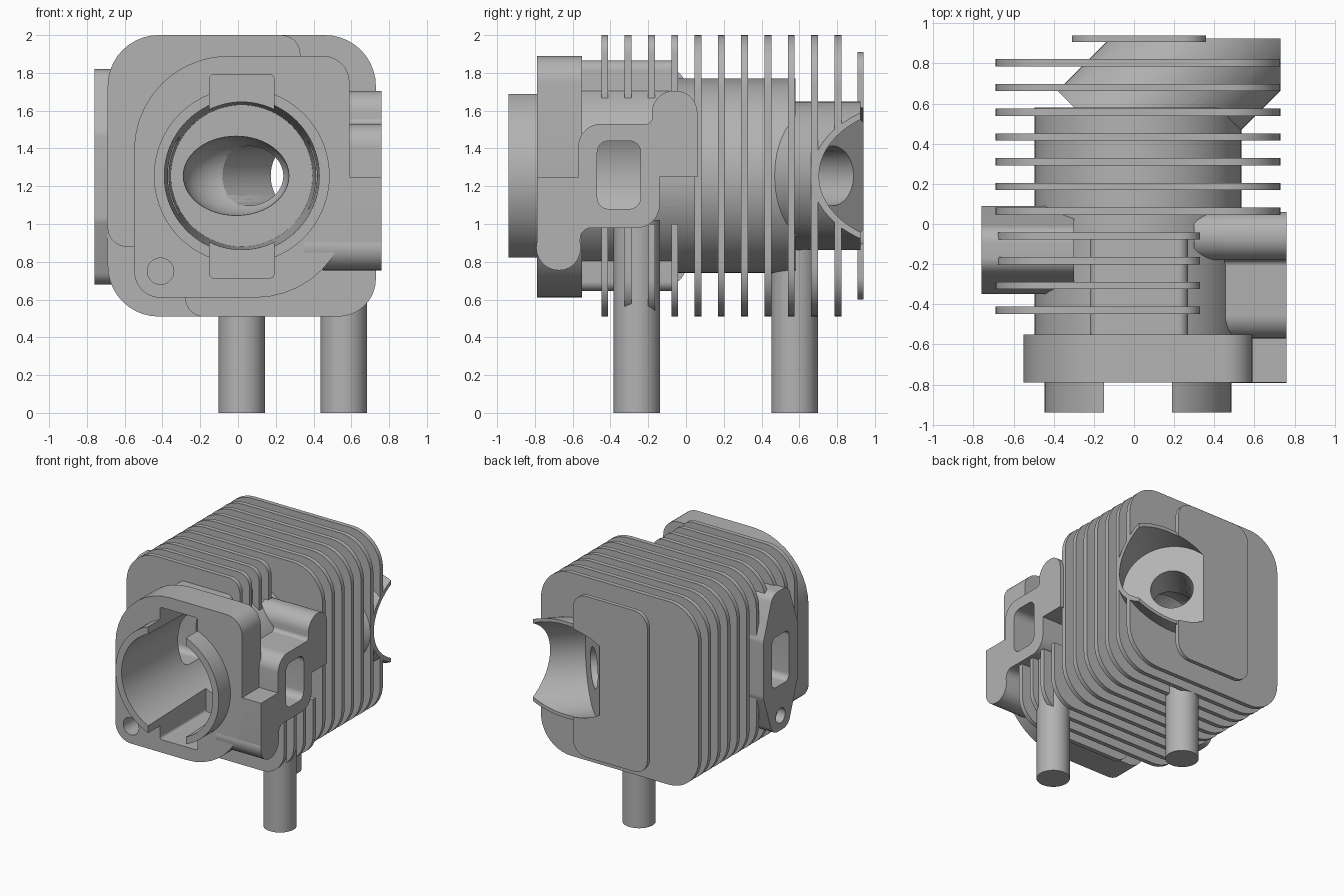
import bpy, bmesh, math
from mathutils import Vector

cube = bpy.data.objects.get("Cube")
if cube:
    bpy.data.objects.remove(cube, do_unlink=True)

metal = bpy.data.materials.new("cast grey")
metal.use_nodes = True
GREY = (0.45, 0.45, 0.45, 1)
metal.diffuse_color = GREY
metal.node_tree.nodes["Principled BSDF"].inputs["Base Color"].default_value = GREY

CX, CZ = 0.02, 1.255            # bore axis
PLUG = Vector((1, 1, 0)).normalized()
SEAT = Vector((0.285, 0.775, CZ))


def finish(name, bm):
    bmesh.ops.recalc_face_normals(bm, faces=bm.faces)
    mesh = bpy.data.meshes.new(name)
    bm.to_mesh(mesh)
    bm.free()
    mesh.materials.append(metal)
    obj = bpy.data.objects.new(name, mesh)
    bpy.context.scene.collection.objects.link(obj)
    return obj


def fillet(corners, steps=10):
    """Round each (u, v, radius) corner of a closed outline."""
    out = []
    for i, (u, v, r) in enumerate(corners):
        p = Vector((u, v))
        a = (Vector(corners[i - 1][:2]) - p).normalized()
        b = (Vector(corners[(i + 1) % len(corners)][:2]) - p).normalized()
        if r == 0:
            out.append(p)
            continue
        half = a.angle(b) / 2
        c = p + (a + b).normalized() * (r / math.sin(half))
        s = p + a * (r / math.tan(half)) - c
        e = p + b * (r / math.tan(half)) - c
        sweep = s.angle_signed(e)
        for k in range(steps + 1):
            t = -sweep * k / steps
            out.append(c + Vector((s.x * math.cos(t) - s.y * math.sin(t),
                                   s.x * math.sin(t) + s.y * math.cos(t))))
    return out


def rect(u0, v0, u1, v1, r):
    return [(u0, v0, r), (u1, v0, r), (u1, v1, r), (u0, v1, r)]


def add_prism(bm, corners, axis, a, b):
    place = (lambda p, d: (p.x, d, p.y)) if axis == "y" else (lambda p, d: (d, p.x, p.y))
    pts = fillet(corners)
    lo = [bm.verts.new(place(p, a)) for p in pts]
    hi = [bm.verts.new(place(p, b)) for p in pts]
    bm.faces.new(lo)
    bm.faces.new(hi[::-1])
    for i in range(len(pts)):
        bm.faces.new((lo[i - 1], hi[i - 1], hi[i], lo[i]))


def prism(name, corners, axis, a, b):
    bm = bmesh.new()
    add_prism(bm, corners, axis, a, b)
    return finish(name, bm)


def rod(name, p0, p1, r0, r1=None, sides=64):
    p0, p1 = Vector(p0), Vector(p1)
    bm = bmesh.new()
    bmesh.ops.create_cone(bm, cap_ends=True, segments=sides, radius1=r0,
                          radius2=r0 if r1 is None else r1, depth=(p1 - p0).length)
    turn = (p1 - p0).to_track_quat("Z", "Y").to_matrix().to_4x4()
    turn.translation = (p0 + p1) / 2
    bm.transform(turn)
    return finish(name, bm)


# Cooling fins, the front four shortened around the inlet
def fin_outline(i):
    if i > 3:
        return rect(-0.69, 0.51, 0.73, 2.0, 0.27)
    right = [(0.73, 0.51, 0.2), (0.73, 1.0, 0), (0.33, 1.0, 0), (0.33, 2.0, 0.1), (-0.69, 2.0, 0.27)]
    if i == 0:
        return [(-0.28, 0.51, 0.1)] + right + [(-0.69, 0.88, 0.1), (-0.28, 0.88, 0)]
    return [(-0.69, 0.51, 0.27)] + right


bm = bmesh.new()
for i in range(11):
    y = -0.43 + 0.1234 * i
    add_prism(bm, fin_outline(i), "y", y - 0.018, y + 0.018)
fins = finish("cooling_fins", bm)
end_fin = prism("end_fin", rect(-0.31, 0.6, 0.36, 1.91, 0.12), "y", 0.907, 0.94)

# Barrel, skirt, transfer housing and base flange
barrel = rod("barrel", (CX, -0.56, CZ), (CX, 0.58, CZ), 0.515, sides=96)
skirt = rod("skirt", (CX, -0.94, CZ), (CX, -0.5, CZ), 0.465, sides=96)
transfer = prism("transfer_housing", rect(-0.22, 0.645, 0.27, 1.865, 0.05), "y", -0.56, -0.07)
flange = prism("base_flange", [(-0.55, 0.61, 0.14), (0.59, 0.61, 0.5),
                               (0.59, 1.89, 0.14), (-0.55, 1.89, 0.5)], "y", -0.79, -0.55)

# Plug boss at an angle in the head
boss = rod("plug_boss", SEAT - PLUG * 0.55, SEAT + PLUG * 0.9, 0.393)

# Inlet flange with two ears
inlet = prism("inlet_flange", [
    (-0.79, 0.755, 0.115), (-0.56, 0.755, 0.11), (-0.56, 0.98, 0.06), (-0.14, 0.98, 0.12),
    (-0.14, 1.25, 0), (0.06, 1.25, 0), (0.06, 1.705, 0.115), (-0.18, 1.705, 0.115),
    (-0.18, 1.53, 0.03), (-0.57, 1.53, 0.12), (-0.57, 1.25, 0), (-0.79, 1.25, 0)],
    "x", 0.45, 0.76)
upper_ear = rod("inlet_upper_ear", (0.3, -0.06, 1.585), (0.76, -0.06, 1.585), 0.12)
lower_ear = rod("inlet_lower_ear", (0.35, -0.675, 0.875), (0.76, -0.675, 0.875), 0.118)

# Exhaust flange
exhaust = prism("exhaust_flange", [
    (-0.23, 0.68, 0.09), (-0.03, 0.68, 0.09), (0.09, 1.02, 0.1), (0.09, 1.48, 0.1),
    (-0.03, 1.82, 0.09), (-0.23, 1.82, 0.09), (-0.35, 1.48, 0.1), (-0.35, 1.02, 0.1)],
    "x", -0.76, -0.3)

# Mounting legs
legs = [rod("rear_leg", (0.02, 0.575, 0), (0.02, 0.575, 0.9), 0.123),
        rod("front_leg", (0.56, -0.26, 0), (0.56, -0.26, 1.02), 0.123)]

# Cutters
bore = rod("cut_bore", (CX, -1, CZ), (CX, 0.4, CZ), 0.412, 0.375, 96)
bm = bmesh.new()
bmesh.ops.create_uvsphere(bm, u_segments=48, v_segments=24, radius=1)
bmesh.ops.scale(bm, vec=(0.28, 0.24, 0.21), verts=bm.verts)
bmesh.ops.translate(bm, vec=(-0.01, 0.4, CZ), verts=bm.verts)
chamber = finish("cut_chamber", bm)
plug_hole = rod("cut_plug_hole", SEAT - PLUG * 0.4, SEAT + PLUG * 0.3, 0.158)
pocket = rod("cut_plug_pocket", SEAT, SEAT + PLUG * 1.5, 0.365)
slot = prism("cut_transfer_slot", rect(-0.15, 0.715, 0.19, 1.79, 0.02), "y", -1, -0.2)
trim_x = prism("cut_trim_side", rect(0, 0, 2, 2.5, 0), "x", 0.73, 2)
trim_y = prism("cut_trim_back", rect(-2, 0, 2, 2.5, 0), "y", 0.925, 3)
inlet_port = prism("cut_inlet_port", rect(-0.47, 1.08, -0.24, 1.44, 0.06), "x", 0.2, 1)
exhaust_port = prism("cut_exhaust_port", rect(-0.24, 1.05, -0.02, 1.46, 0.05), "x", -1, -0.2)
bolts = [rod("cut_bolt", (x, -1, z), (x, 0.86, z), 0.07, sides=32)
         for x, z in ((0.45, 1.76), (-0.41, 0.75))]
heads = [rod("cut_bolt_head", (x, -0.5, z), (x, 0.86, z), 0.09, sides=32)
         for x, z in ((0.45, 1.76), (-0.41, 0.75))]
ear_holes = [rod("cut_ear_hole", (0.55, y, z), (1, y, z), 0.063, sides=32)
             for y, z in ((-0.06, 1.585), (-0.675, 0.875))]
ex_holes = [rod("cut_exhaust_hole", (-1, -0.13, z), (-0.55, -0.13, z), 0.06, sides=32)
            for z in (0.8, 1.7)]
leg_holes = [rod("cut_leg_hole", (x, y, -0.1), (x, y, 0.3), 0.045, sides=32)
             for x, y in ((0.02, 0.575), (0.56, -0.26))]

ports = [bore, slot, inlet_port, exhaust_port]
plug = [pocket, plug_hole]
jobs = {
    fins: ports + heads + plug + [chamber],
    end_fin: plug,
    barrel: ports + plug + [chamber],
    skirt: [bore, slot],
    transfer: [bore, slot],
    flange: [bore, slot] + bolts,
    boss: [trim_x, trim_y, bore, chamber] + plug,
    inlet: [bore, inlet_port] + ear_holes,
    upper_ear: ear_holes[:1] + [bore],
    lower_ear: ear_holes[1:] + [bore, inlet_port],
    exhaust: [bore, exhaust_port] + ex_holes,
    legs[0]: leg_holes[:1] + [bore],
    legs[1]: leg_holes[1:] + [bore, inlet_port],
}
for obj, cutters in jobs.items():
    for c in cutters:
        m = obj.modifiers.new("cut", "BOOLEAN")
        m.operation, m.solver, m.object = "DIFFERENCE", "EXACT", c

# Bake the cuts, remove the cutters, then smooth the round surfaces
graph = bpy.context.evaluated_depsgraph_get()
baked = {o: bpy.data.meshes.new_from_object(o.evaluated_get(graph)) for o in jobs}
for obj, mesh in baked.items():
    obj.modifiers.clear()
    obj.data = mesh
for obj in list(bpy.context.scene.objects):
    if obj.name.startswith("cut_"):
        bpy.data.objects.remove(obj, do_unlink=True)
bpy.ops.object.select_all(action="DESELECT")
for obj in jobs:
    obj.select_set(True)
bpy.context.view_layer.objects.active = barrel
bpy.ops.object.shade_smooth_by_angle(angle=math.radians(30))
